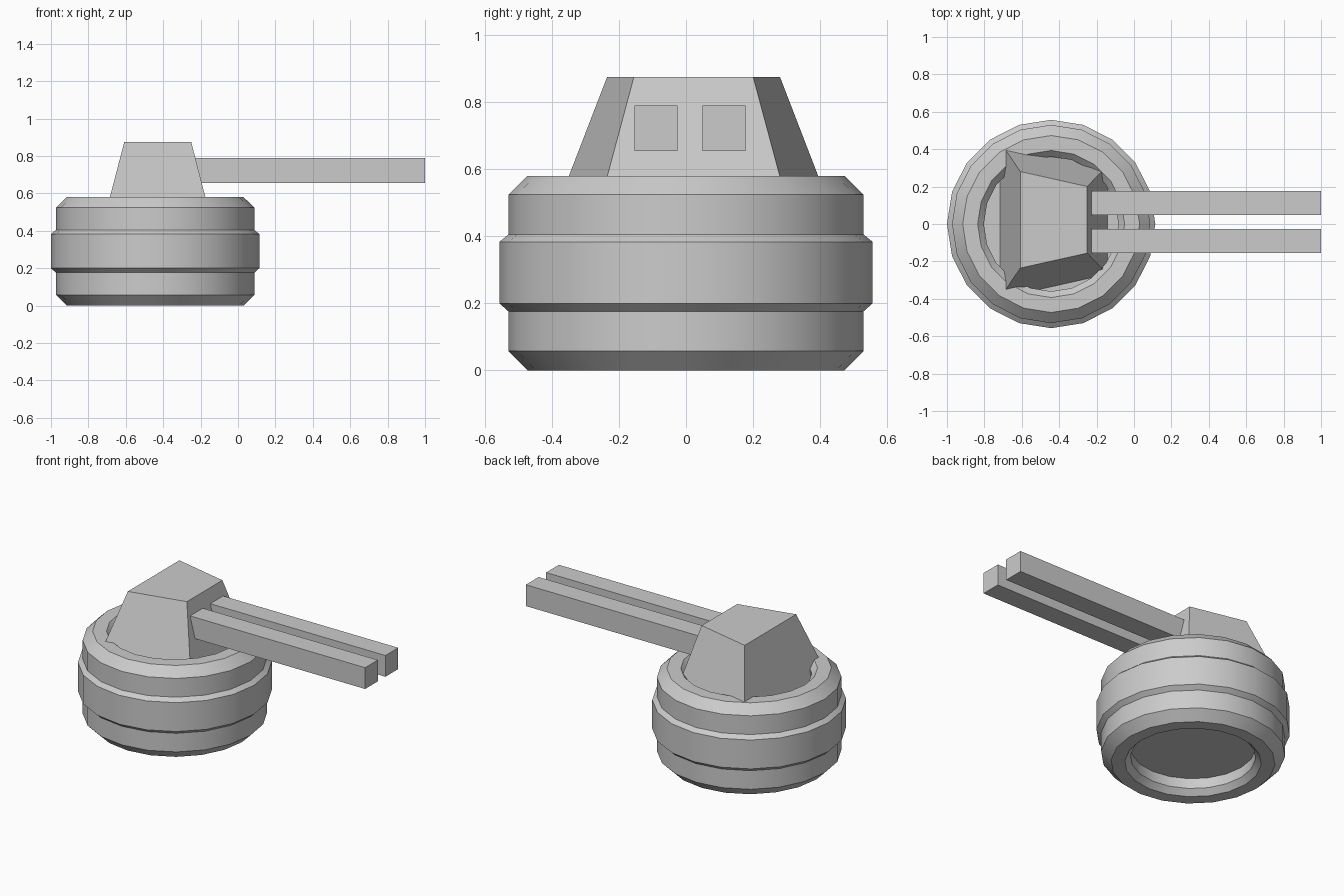
import bpy, math

if "Cube" in bpy.data.objects:
    bpy.data.objects.remove(bpy.data.objects["Cube"])

CX = -0.443   # centre of the round base
SIDES = 20


def make_object(name, verts, faces):
    mesh = bpy.data.meshes.new(name)
    mesh.from_pydata(verts, [], faces)
    mesh.update()
    obj = bpy.data.objects.new(name, mesh)
    bpy.context.collection.objects.link(obj)
    return obj


def lathe(name, profile):
    """Revolve an open profile of (radius, z) and cap both ends."""
    verts = [(CX + r * math.cos(2 * math.pi * i / SIDES),
              r * math.sin(2 * math.pi * i / SIDES), z)
             for r, z in profile for i in range(SIDES)]
    faces = []
    for k in range(len(profile) - 1):
        for i in range(SIDES):
            j = (i + 1) % SIDES
            faces.append((k * SIDES + i, k * SIDES + j,
                          (k + 1) * SIDES + j, (k + 1) * SIDES + i))
    last = (len(profile) - 1) * SIDES
    faces.append(tuple(reversed(range(SIDES))))
    faces.append(tuple(range(last, last + SIDES)))
    return make_object(name, verts, faces)


def block(name, bottom, top):
    """Six-sided block from counter-clockwise bottom and top corners."""
    faces = [(3, 2, 1, 0), (4, 5, 6, 7)]
    faces += [(i, (i + 1) % 4, (i + 1) % 4 + 4, i + 4) for i in range(4)]
    return make_object(name, bottom + top, faces)


# Round stepped base, recessed above and below
base = lathe("round_base", [
    (0.36, 0.10), (0.36, 0.035), (0.393, 0.0), (0.472, 0.0),
    (0.53, 0.058), (0.53, 0.176), (0.557, 0.20), (0.557, 0.383),
    (0.53, 0.405), (0.53, 0.524), (0.473, 0.58), (0.393, 0.58),
    (0.36, 0.545), (0.36, 0.455)])
bpy.context.view_layer.objects.active = base
base.select_set(True)
bpy.ops.object.shade_smooth_by_angle(angle=math.radians(30))


# Tapered turret, wider at the rear
def outline(x_rear, x_front, half_rear, half_front, z, cy=0.0225):
    return [(x_rear, cy - half_rear, z), (x_front, cy - half_front, z),
            (x_front, cy + half_front, z), (x_rear, cy + half_rear, z)]


block("turret",
      outline(-0.719, -0.141, 0.422, 0.292, 0.45),
      outline(-0.608, -0.25, 0.258, 0.178, 0.875))

# Twin square barrels
for name, y0, y1 in (("barrel_right", -0.154, -0.026), ("barrel_left", 0.049, 0.177)):
    rect = [(-0.25, y0), (1.0, y0), (1.0, y1), (-0.25, y1)]
    block(name, [(x, y, 0.655) for x, y in rect], [(x, y, 0.79) for x, y in rect])
